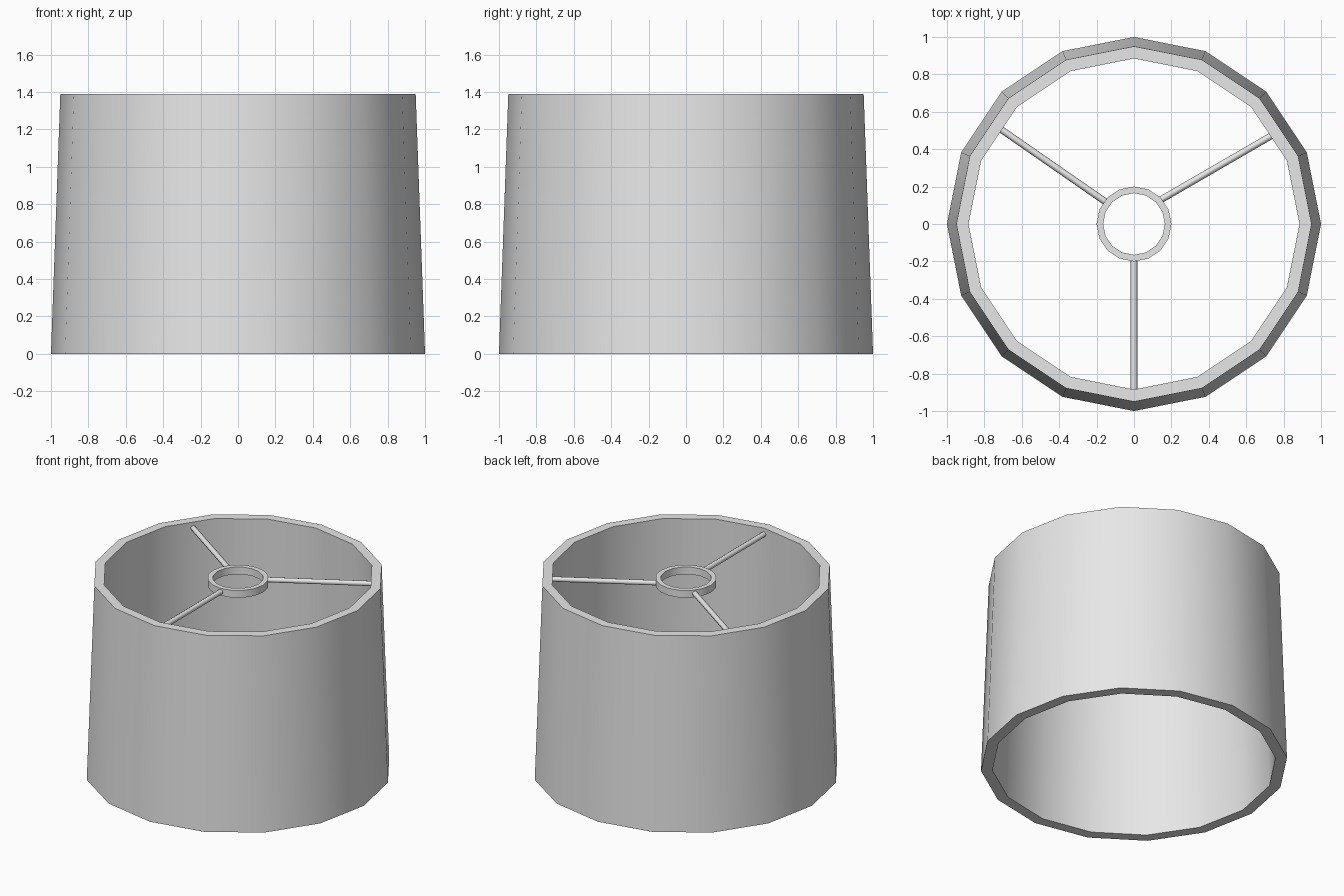
import bpy, bmesh, math
from mathutils import Vector

default = bpy.data.objects.get("Cube")
if default:
    bpy.data.objects.remove(default, do_unlink=True)

# Single light grey material
grey = bpy.data.materials.new("light_grey")
grey.use_nodes = True
colour = (0.8, 0.8, 0.8, 1)
grey.diffuse_color = colour
grey.node_tree.nodes["Principled BSDF"].inputs["Base Color"].default_value = colour


def finish(name, bm):
    """Turn the bmesh into a smooth shaded object with crisp rims."""
    bmesh.ops.recalc_face_normals(bm, faces=bm.faces)
    mesh = bpy.data.meshes.new(name)
    bm.to_mesh(mesh)
    bm.free()
    mesh.materials.append(grey)
    obj = bpy.data.objects.new(name, mesh)
    bpy.context.collection.objects.link(obj)
    bpy.ops.object.select_all(action="DESELECT")
    obj.select_set(True)
    bpy.context.view_layer.objects.active = obj
    bpy.ops.object.shade_smooth_by_angle(angle=math.radians(50))
    return obj


def lathe(name, profile, sides):
    """Revolve a closed (radius, height) profile about the z axis."""
    bm = bmesh.new()
    rings = []
    for i in range(sides):
        a = math.tau * i / sides
        rings.append([bm.verts.new((r * math.cos(a), r * math.sin(a), z))
                      for r, z in profile])
    n = len(profile)
    for i in range(sides):
        here, there = rings[i], rings[(i + 1) % sides]
        for j in range(n):
            k = (j + 1) % n
            bm.faces.new((here[j], there[j], there[k], here[k]))
    return finish(name, bm)


def rod(name, start, end, radius, sides=8):
    """Capped cylinder between two points."""
    start, end = Vector(start), Vector(end)
    axis = end - start
    bm = bmesh.new()
    bmesh.ops.create_cone(bm, cap_ends=True, segments=sides, radius1=radius,
                          radius2=radius, depth=axis.length)
    bmesh.ops.rotate(bm, verts=bm.verts,
                     matrix=axis.to_track_quat("Z", "Y").to_matrix())
    bmesh.ops.translate(bm, verts=bm.verts, vec=(start + end) / 2)
    return finish(name, bm)


# Tapered open shade with a thick wall
lathe("shade", [(1.0, 0), (0.95, 1.39), (0.885, 1.39), (0.925, 0)], 16)

# Central fitter ring
lathe("fitter_ring", [(0.2, 1.32), (0.2, 1.372), (0.165, 1.372), (0.165, 1.32)], 16)

# Three spokes holding the ring inside the shade
z = 1.346
rod("front_spoke", (0, -0.19, z), (0, -0.89, z), 0.018)
rod("left_spoke", (0.144, 0.13, z), (0.74, 0.475, z), 0.018)
rod("right_spoke", (-0.15, 0.117, z), (-0.72, 0.512, z), 0.018)
